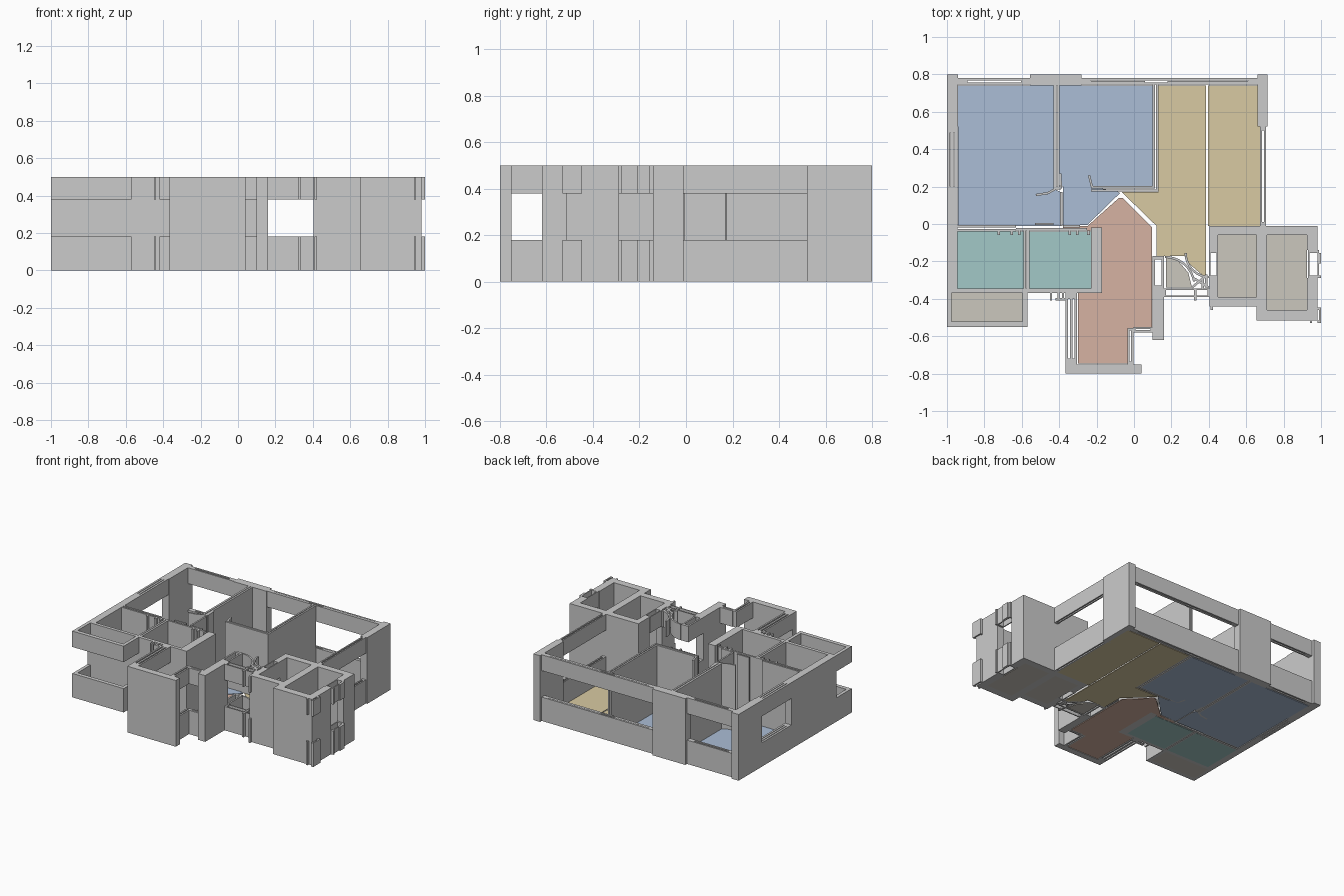
import bpy, bmesh
from math import cos, sin, radians, hypot

FULL = [(0.0, 0.5)]
BANDS = [(0.0, 0.18), (0.38, 0.5)]          # sill and lintel around an opening


def build(name, polys, levels=FULL, mat=None):
    """Extrude every outline through each height range into one object."""
    bm = bmesh.new()
    for pts in polys:
        for z0, z1 in levels:
            f = bm.faces.new([bm.verts.new((x, y, z0)) for x, y in pts])
            r = bmesh.ops.extrude_face_region(bm, geom=[f], use_keep_orig=True)
            top = [v for v in r["geom"] if isinstance(v, bmesh.types.BMVert)]
            bmesh.ops.translate(bm, verts=top, vec=(0, 0, z1 - z0))
    bmesh.ops.recalc_face_normals(bm, faces=bm.faces)
    me = bpy.data.meshes.new(name)
    bm.to_mesh(me)
    bm.free()
    ob = bpy.data.objects.new(name, me)
    bpy.context.collection.objects.link(ob)
    if mat:
        me.materials.append(mat)
    return ob


def rect(x0, x1, y0, y1):
    return [(x0, y0), (x1, y0), (x1, y1), (x0, y1)]


def ring(x0, x1, y0, y1, t, e):
    """Four rails round a slot: long rails t thick, end blocks e long."""
    if x1 - x0 > y1 - y0:
        return [rect(x0, x1, y0, y0 + t), rect(x0, x1, y1 - t, y1),
                rect(x0, x0 + e, y0 + t, y1 - t), rect(x1 - e, x1, y0 + t, y1 - t)]
    return [rect(x0, x0 + t, y0, y1), rect(x1 - t, x1, y0, y1),
            rect(x0 + t, x1 - t, y0, y0 + e), rect(x0 + t, x1 - t, y1 - e, y1)]


def window(name, x0, x1, y0, y1, t=0.012, e=0.05):
    build(name, ring(x0, x1, y0, y1, t, e), BANDS)


def arc(cx, cy, r, a0, a1, t=0.012, n=8):
    an = [radians(a0 + (a1 - a0) * i / n) for i in range(n + 1)]
    return ([(cx + r * cos(a), cy + r * sin(a)) for a in an] +
            [(cx + (r - t) * cos(a), cy + (r - t) * sin(a)) for a in reversed(an)])


def leaf(x0, y0, x1, y1, t=0.012):
    d = hypot(x1 - x0, y1 - y0)
    nx, ny = -(y1 - y0) / d * t / 2, (x1 - x0) / d * t / 2
    return [(x0 + nx, y0 + ny), (x1 + nx, y1 + ny), (x1 - nx, y1 - ny), (x0 - nx, y0 - ny)]


def colour(name, r, g, b):
    m = bpy.data.materials.new(name)
    m.diffuse_color = (r, g, b, 1)
    return m


blue = colour("bedroom_blue", 0.41, 0.51, 0.67)
tan = colour("living_tan", 0.69, 0.59, 0.36)
clay = colour("kitchen_clay", 0.67, 0.45, 0.36)
teal = colour("bath_teal", 0.36, 0.58, 0.57)
stone = colour("service_stone", 0.60, 0.57, 0.51)
SLAB = [(0.0, 0.006)]

# Floors
build("bedroom_floor", [[(-0.94, 0.74), (-0.43, 0.74), (-0.43, 0.19), (-0.39, 0.17),
                         (-0.39, -0.01), (-0.94, -0.01)]], SLAB, blue)
build("second_bedroom_floor", [rect(-0.4, 0.1, 0.2, 0.74)], SLAB, blue)
build("hall_floor", [[(-0.38, -0.005), (-0.25, -0.005), (-0.075, 0.165), (-0.09, 0.175),
                      (-0.23, 0.2), (-0.38, 0.2)]], SLAB, blue)
build("living_floor", [[(0.13, 0.74), (0.385, 0.74), (0.385, -0.29), (0.28, -0.2),
                        (0.27, -0.17), (0.12, -0.17), (0.12, -0.01), (-0.065, 0.17),
                        (0.13, 0.17)],
                       rect(0.395, 0.675, -0.01, 0.74)], SLAB, tan)
build("kitchen_floor", [[(-0.08, 0.14), (-0.25, -0.012), (-0.38, -0.012), (-0.38, -0.035),
                         (-0.17, -0.035), (-0.17, -0.37), (-0.3, -0.37), (-0.3, -0.745),
                         (-0.03, -0.745), (-0.03, -0.56), (0.095, -0.56), (0.095, -0.015),
                         (-0.06, 0.14)]], SLAB, clay)
build("bathroom_floors", [rect(-0.95, -0.59, -0.345, -0.04),
                          rect(-0.56, -0.23, -0.345, -0.04)], SLAB, teal)
build("service_floors", [rect(-0.975, -0.59, -0.52, -0.37), rect(0.45, 0.655, -0.39, -0.06),
                         rect(0.71, 0.925, -0.46, -0.06),
                         [(0.17, -0.34), (0.31, -0.34), (0.29, -0.26), (0.23, -0.19),
                          (0.17, -0.175)]], SLAB, stone)

# Corner and facade piers
build("corner_piers", [rect(-1, -0.94, 0.52, 0.8), rect(0.66, 0.715, 0.52, 0.8),
                       rect(-0.555, -0.28, 0.74, 0.8), rect(-0.365, 0.04, -0.8, -0.75),
                       rect(0.1, 0.16, -0.62, -0.35)])

# Facade windows
window("bedroom_window", -0.94, -0.555, 0.745, 0.78)
window("living_window", -0.28, 0.66, 0.745, 0.78)
build("living_window_mullions", [rect(-0.27, 0.06, 0.757, 0.765),
                                 rect(0.18, 0.62, 0.757, 0.765)], BANDS)
window("left_window", -1, -0.945, 0.17, 0.52, 0.015, 0.03)
build("left_window_core", [rect(-0.98, -0.965, 0.2, 0.49)], BANDS)
window("right_window", 0.675, 0.705, -0.01, 0.52, 0.01, 0.02)
window("kitchen_left_window", -0.365, -0.305, -0.75, -0.37, 0.012, 0.03)
build("kitchen_left_window_core", [rect(-0.342, -0.328, -0.72, -0.4)], BANDS)
window("kitchen_right_window", -0.035, -0.003, -0.75, -0.555, 0.012, 0.015)
window("kitchen_front_window", -0.003, 0.1, -0.58, -0.55, 0.012, 0.012)

# Outer left wall and inner partitions
build("left_wall", [rect(-1, -0.945, -0.37, 0.17)])
build("partitions", [rect(-0.43, -0.415, 0.2, 0.745), rect(-0.41, -0.397, 0.2, 0.745),
                     rect(-0.23, 0.13, 0.175, 0.185), rect(-0.23, 0.1, 0.19, 0.203),
                     rect(0.1, 0.112, 0.19, 0.745), rect(0.118, 0.13, 0.175, 0.745),
                     rect(-0.43, -0.39, 0.185, 0.2), rect(-0.395, -0.383, -0.01, 0.17)])

# Bathroom walls
build("bathroom_walls", [rect(-0.945, -0.63, -0.018, -0.006), rect(-0.945, -0.63, -0.04, -0.028),
                         rect(-0.63, -0.25, -0.036, -0.022),
                         rect(-0.592, -0.578, -0.345, -0.036), rect(-0.574, -0.56, -0.345, -0.036),
                         rect(-0.945, -0.17, -0.37, -0.345), rect(-0.23, -0.17, -0.345, -0.02)])
build("bathroom_door_jambs", [rect(x, x + 0.014, -0.058, -0.036)
                              for x in (-0.73, -0.66, -0.62, -0.35, -0.31, -0.25)]
      + [leaf(-0.53, 0.0, -0.43, 0.0), leaf(-0.38, -0.012, -0.29, -0.012)])

# Open door leaves in the hall
build("hall_doors", [leaf(-0.525, 0.155, -0.46, 0.165), leaf(-0.46, 0.165, -0.4, 0.2),
                     leaf(-0.24, 0.26, -0.225, 0.2), leaf(-0.395, 0.27, -0.39, 0.19)])

# Balcony parapet and upper beam
build("balcony", [rect(-1, -0.975, -0.55, -0.37), rect(-0.595, -0.57, -0.55, -0.37),
                  rect(-0.975, -0.595, -0.55, -0.52)], BANDS)
build("balcony_side_trim", [rect(x, x + 0.012, -0.41, -0.37)
                            for x in (-0.45, -0.41, -0.385)]
      + [rect(-0.42, -0.365, -0.41, -0.395)], BANDS)

# Entrance lobby: windows and curved door swings
window("lobby_left_window", 0.1, 0.16, -0.35, -0.17, 0.012, 0.02)
window("lobby_front_window", 0.16, 0.405, -0.39, -0.345, 0.008, 0.012)
build("lobby_door_swings", [arc(0.165, -0.335, 0.165, 10, 90), arc(0.405, -0.155, 0.135, 180, 270),
                            leaf(0.31, -0.34, 0.38, -0.28), leaf(0.32, -0.29, 0.4, -0.34),
                            rect(0.32, 0.334, -0.41, -0.35), rect(0.36, 0.374, -0.35, -0.29),
                            rect(0.38, 0.392, -0.34, -0.27)], BANDS)

# Right-hand stair and lift block
build("core_block_walls", [rect(0.405, 0.98, -0.06, -0.01), rect(0.405, 0.45, -0.14, -0.06),
                           rect(0.405, 0.45, -0.44, -0.29), rect(0.45, 0.66, -0.44, -0.39),
                           rect(0.655, 0.71, -0.515, -0.06), rect(0.71, 0.98, -0.515, -0.46),
                           rect(0.925, 0.98, -0.14, -0.06), rect(0.925, 0.98, -0.46, -0.29)])
window("core_left_window", 0.4, 0.45, -0.29, -0.14, 0.008, 0.015)
window("core_right_window", 0.93, 0.99, -0.29, -0.14, 0.008, 0.015)
build("core_trim", [rect(0.98, 1.0, y, y + 0.014) for y in (-0.53, -0.46, -0.29, -0.17)]
      + [rect(0.99, 1.0, -0.53, -0.46), rect(0.985, 1.0, -0.21, -0.156),
         rect(0.94, 0.952, -0.53, -0.515), rect(0.41, 0.422, -0.46, -0.44)], BANDS)
